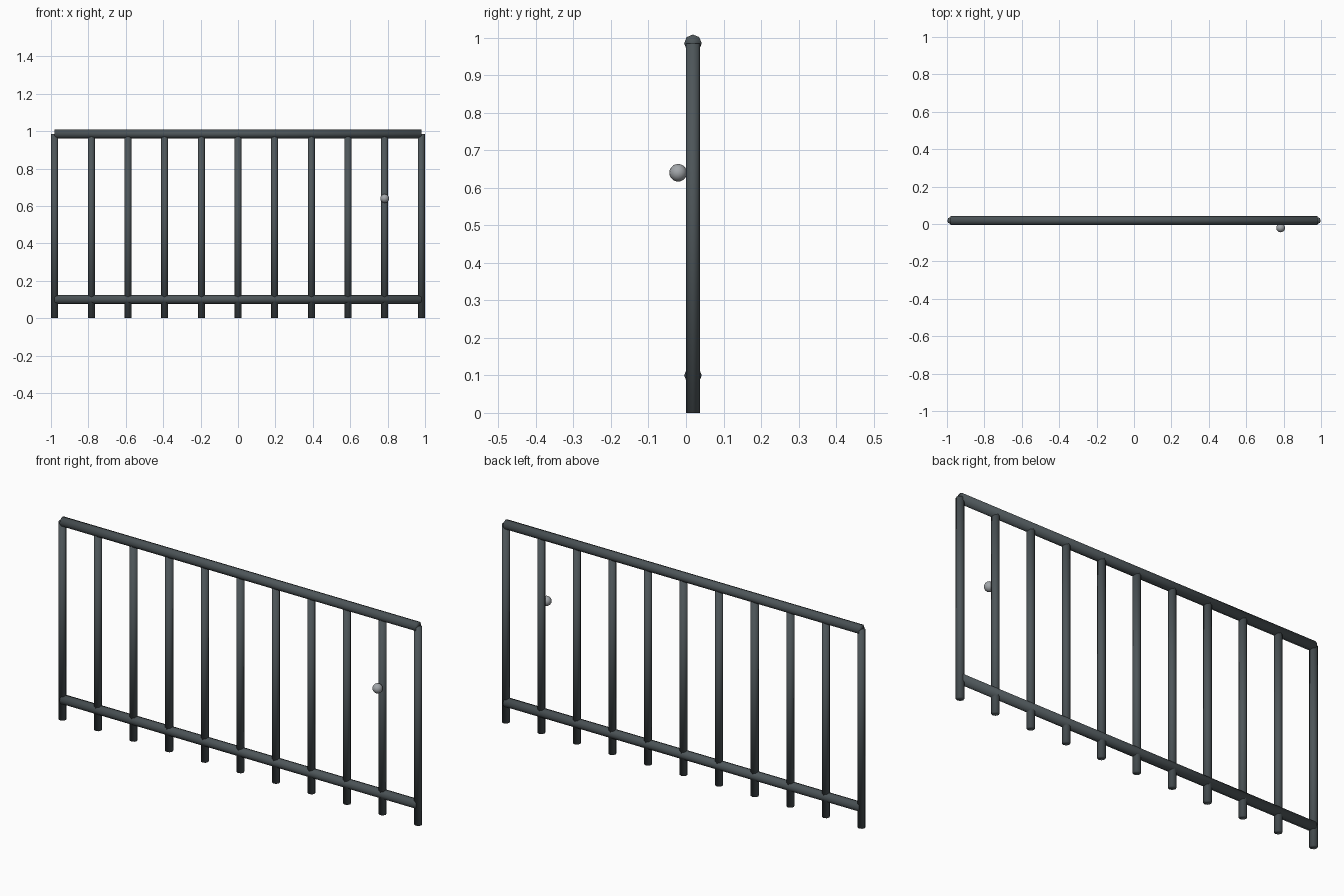
import bpy
import math

cube = bpy.data.objects.get("Cube")
if cube:
    bpy.data.objects.remove(cube, do_unlink=True)


def make_material(name, rgb):
    mat = bpy.data.materials.new(name)
    mat.use_nodes = True
    mat.diffuse_color = (*rgb, 1)
    mat.node_tree.nodes["Principled BSDF"].inputs["Base Color"].default_value = (*rgb, 1)
    return mat


def finish(name, mat):
    obj = bpy.context.object
    obj.name = name
    obj.data.materials.append(mat)
    bpy.ops.object.shade_smooth()  # soft shading runs over the end caps too
    return obj


def bar(name, radius, length, location, rotation=(0, 0, 0)):
    bpy.ops.mesh.primitive_cylinder_add(vertices=8, radius=radius, depth=length,
                                        location=location, rotation=rotation)
    return finish(name, iron)


iron = make_material("dark slate iron", (0.075, 0.092, 0.1))
steel = make_material("light grey steel", (0.36, 0.38, 0.4))

FENCE_Y = 0.0185
POST_HEIGHT = 0.985
POST_COUNT = 11
END_X = 0.98

# Evenly spaced upright posts
for i in range(POST_COUNT):
    x = -END_X + 2 * END_X * i / (POST_COUNT - 1)
    bar(f"post_{i + 1}", 0.0185, POST_HEIGHT, (x, FENCE_Y, POST_HEIGHT / 2))

# Horizontal rails
for name, z in (("top_rail", POST_HEIGHT), ("bottom_rail", 0.1)):
    bar(name, 0.0235, 2 * END_X, (0, FENCE_Y, z), (0, math.pi / 2, 0))

# Gate knob on the front
bpy.ops.mesh.primitive_uv_sphere_add(segments=16, ring_count=10, radius=0.0235,
                                     location=(0.784, -0.021, 0.64))
finish("knob", steel)
